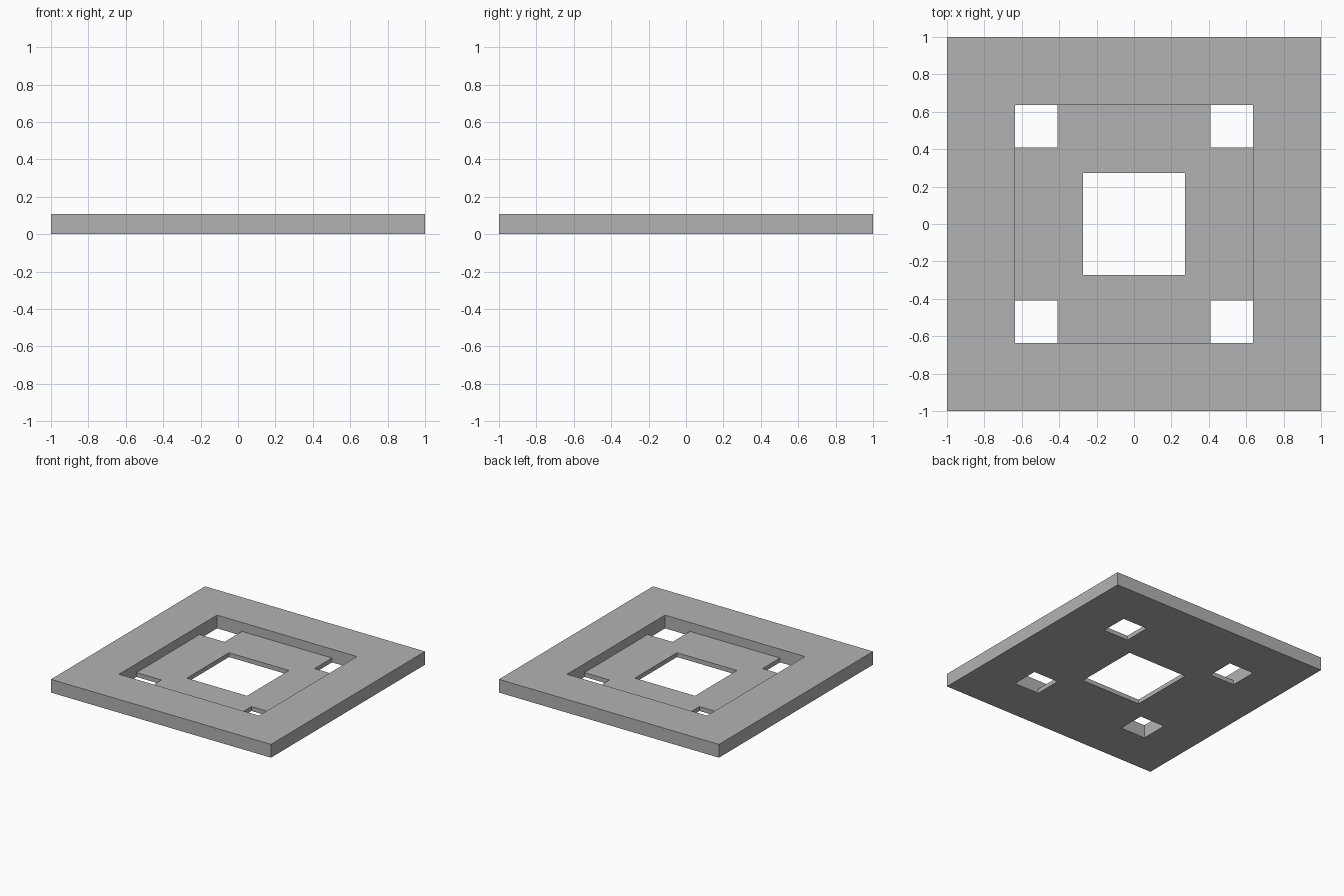
import bpy
import bmesh
from mathutils import Vector

default_cube = bpy.data.objects.get("Cube")
if default_cube:
    bpy.data.objects.remove(default_cube, do_unlink=True)

HALF = 1.0          # plate half width
RECESS = 0.636      # recess half width
CORNER = 0.409      # inner edge of the corner openings
CENTRE = 0.273      # centre opening half width
FLOOR = 0.036       # floor thickness
HEIGHT = 0.109      # rim height

half_lines = [CENTRE, CORNER, RECESS, HALF]
lines = [-v for v in reversed(half_lines)] + half_lines
levels = [0, FLOOR, HEIGHT]
axes = (lines, lines, levels)


def is_solid(cell):
    """Rim at full height, thin floor with five square openings."""
    if any(i < 0 or i >= len(a) - 1 for i, a in zip(cell, axes)):
        return False
    x, y, z = (abs(a[i] + a[i + 1]) / 2 for i, a in zip(cell, axes))
    if max(x, y) > RECESS:
        return True
    in_centre = max(x, y) < CENTRE
    in_corner = min(x, y) > CORNER
    return z < FLOOR and not in_centre and not in_corner


# Plate: one face wherever solid meets empty space
bm = bmesh.new()
verts = {}


def vert(key):
    if key not in verts:
        verts[key] = bm.verts.new(Vector([a[i] for i, a in zip(key, axes)]))
    return verts[key]


for i in range(len(lines) - 1):
    for j in range(len(lines) - 1):
        for k in range(len(levels) - 1):
            cell = (i, j, k)
            if not is_solid(cell):
                continue
            for axis in range(3):
                u, v = (axis + 1) % 3, (axis + 2) % 3
                for side in (0, 1):
                    near = list(cell)
                    near[axis] += 1 if side else -1
                    if is_solid(near):
                        continue
                    corners = []
                    for du, dv in ((0, 0), (1, 0), (1, 1), (0, 1)):
                        key = list(cell)
                        key[axis] += side
                        key[u] += du
                        key[v] += dv
                        corners.append(vert(tuple(key)))
                    bm.faces.new(corners if side else corners[::-1])

mesh = bpy.data.meshes.new("recessed_plate")
bm.to_mesh(mesh)
bm.free()
plate = bpy.data.objects.new("recessed_plate", mesh)
bpy.context.collection.objects.link(plate)

# Plain grey finish
grey = bpy.data.materials.new("plain_grey")
grey.use_nodes = True
colour = (0.448, 0.448, 0.448, 1)
grey.diffuse_color = colour
grey.node_tree.nodes["Principled BSDF"].inputs["Base Color"].default_value = colour
mesh.materials.append(grey)
